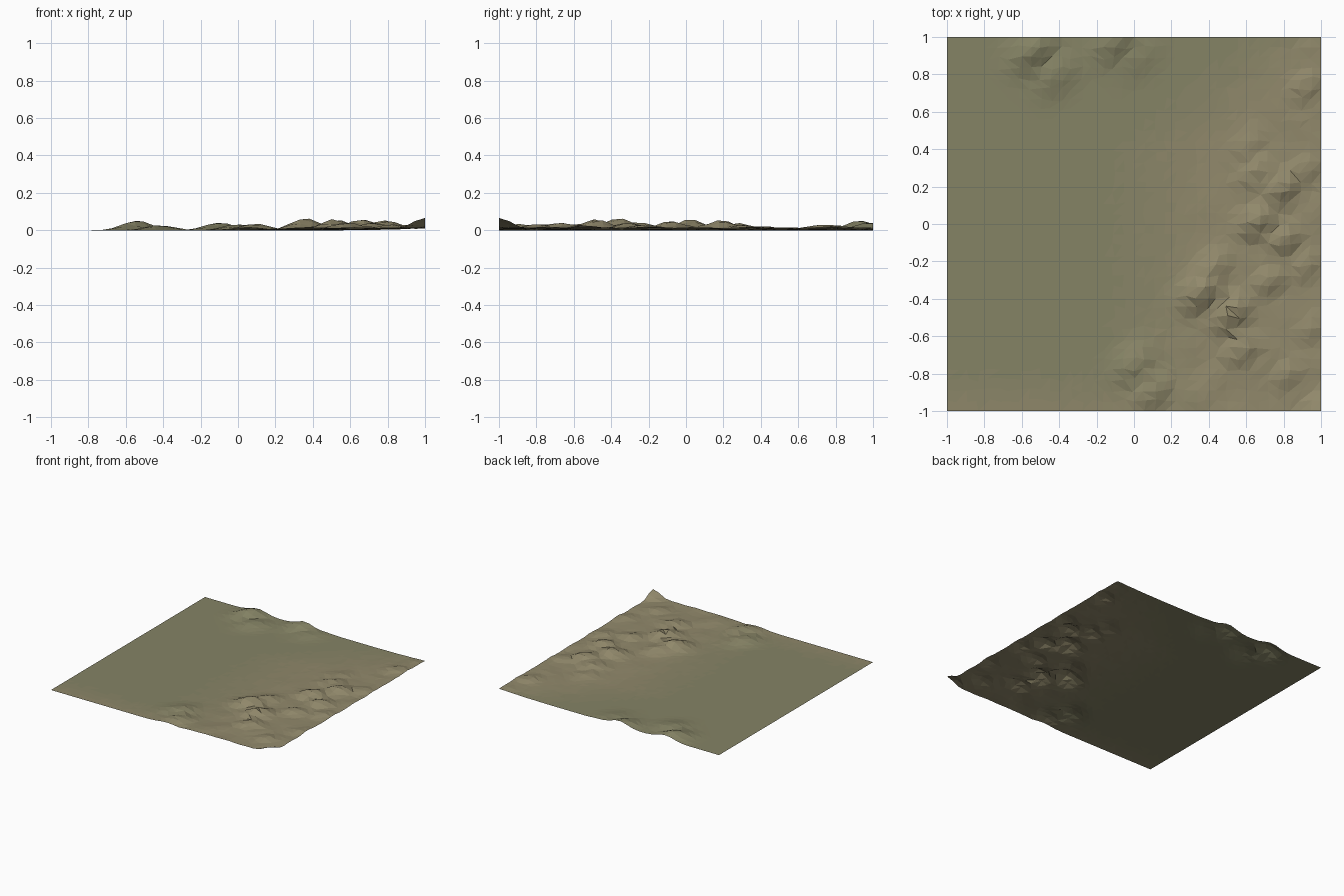
import bpy, bmesh, math, random
from mathutils import Vector, noise

if "Cube" in bpy.data.objects:
    bpy.data.objects.remove(bpy.data.objects["Cube"])

random.seed(4)
N = 36                      # grid cells per side

# Ridged hills: x, y, height (crests run diagonally)
HILLS = [
    (-0.54, 0.93, 0.052), (-0.42, 0.80, 0.028), (-0.10, 0.98, 0.042), (0.02, 0.90, 0.018),
    (0.36, -0.36, 0.066), (0.52, -0.48, 0.061), (0.58, -0.67, 0.044),
    (0.42, -0.24, 0.040), (0.66, 0.02, 0.060), (0.80, -0.08, 0.050),
    (0.78, 0.19, 0.056), (0.66, 0.27, 0.040), (0.92, 0.30, 0.030),
    (0.62, 0.42, 0.022), (0.92, 0.74, 0.034), (0.90, 0.55, 0.016),
    (0.95, 0.93, 0.016), (0.00, -0.75, 0.034), (0.09, -0.90, 0.036),
    (0.72, -0.30, 0.040), (0.92, -0.22, 0.032), (0.82, -0.80, 0.032),
    (0.96, -0.55, 0.028), (1.00, -1.00, 0.066),
]


def smooth(a, b, v):
    t = min(1, max(0, (v - a) / (b - a)))
    return t * t * (3 - 2 * t)


def height(x, y):
    # flat plain on the left, low rolling ground on the right
    roll = smooth(0.1, 0.8, x - 0.4 * y) * smooth(0.0, 0.4, x)
    n = noise.noise(Vector((x * 6, y * 6, 2.0)))
    z = roll * (0.012 + 0.010 * n)
    for hx, hy, h in HILLS:
        along = ((x - hx) + (y - hy)) * math.sqrt(0.5)
        across = ((x - hx) - (y - hy)) * math.sqrt(0.5)
        z = max(z, h * math.exp(-(along / 0.125) ** 2 - (across / 0.085) ** 2))
    return max(0.0, z if z > 0.0008 else 0.0)


def warmth(x, y):
    # grassy green on the plain, earthy brown towards the hills
    d = max(x + 0.1 - 1.2 * max(0, y - 0.4), (-0.8 - y) * 2)
    return smooth(-0.15, 0.6, d + random.uniform(-0.06, 0.06))


# Terrain sheet
bm = bmesh.new()
step = 2 / N
rows = []
for j in range(N + 1):
    row = []
    for i in range(N + 1):
        x, y = -1 + i * step, -1 + j * step
        if 0 < i < N and 0 < j < N:
            x += random.uniform(-0.2, 0.2) * step
            y += random.uniform(-0.2, 0.2) * step
        row.append(bm.verts.new((x, y, height(x, y))))
    rows.append(row)

SHADES = 5
for j in range(N):
    for i in range(N):
        a, b = rows[j][i], rows[j][i + 1]
        c, d = rows[j + 1][i + 1], rows[j + 1][i]
        # split each cell along the flatter diagonal
        if abs(a.co.z - c.co.z) <= abs(b.co.z - d.co.z):
            tris = ((a, b, c), (a, c, d))
        else:
            tris = ((a, b, d), (b, c, d))
        for t in tris:
            f = bm.faces.new(t)
            m = f.calc_center_median()
            f.material_index = round(warmth(m.x, m.y) * (SHADES - 1))

mesh = bpy.data.meshes.new("terrain")
bm.to_mesh(mesh)
bm.free()
terrain = bpy.data.objects.new("terrain", mesh)
bpy.context.collection.objects.link(terrain)

# Ground colours from green to brown
green, brown = Vector((0.235, 0.228, 0.130)), Vector((0.285, 0.250, 0.148))
for k in range(SHADES):
    mat = bpy.data.materials.new("ground_%d" % k)
    mat.diffuse_color = (*green.lerp(brown, k / (SHADES - 1)), 1)
    mat.use_nodes = True
    mat.node_tree.nodes["Principled BSDF"].inputs["Base Color"].default_value = mat.diffuse_color
    mesh.materials.append(mat)
